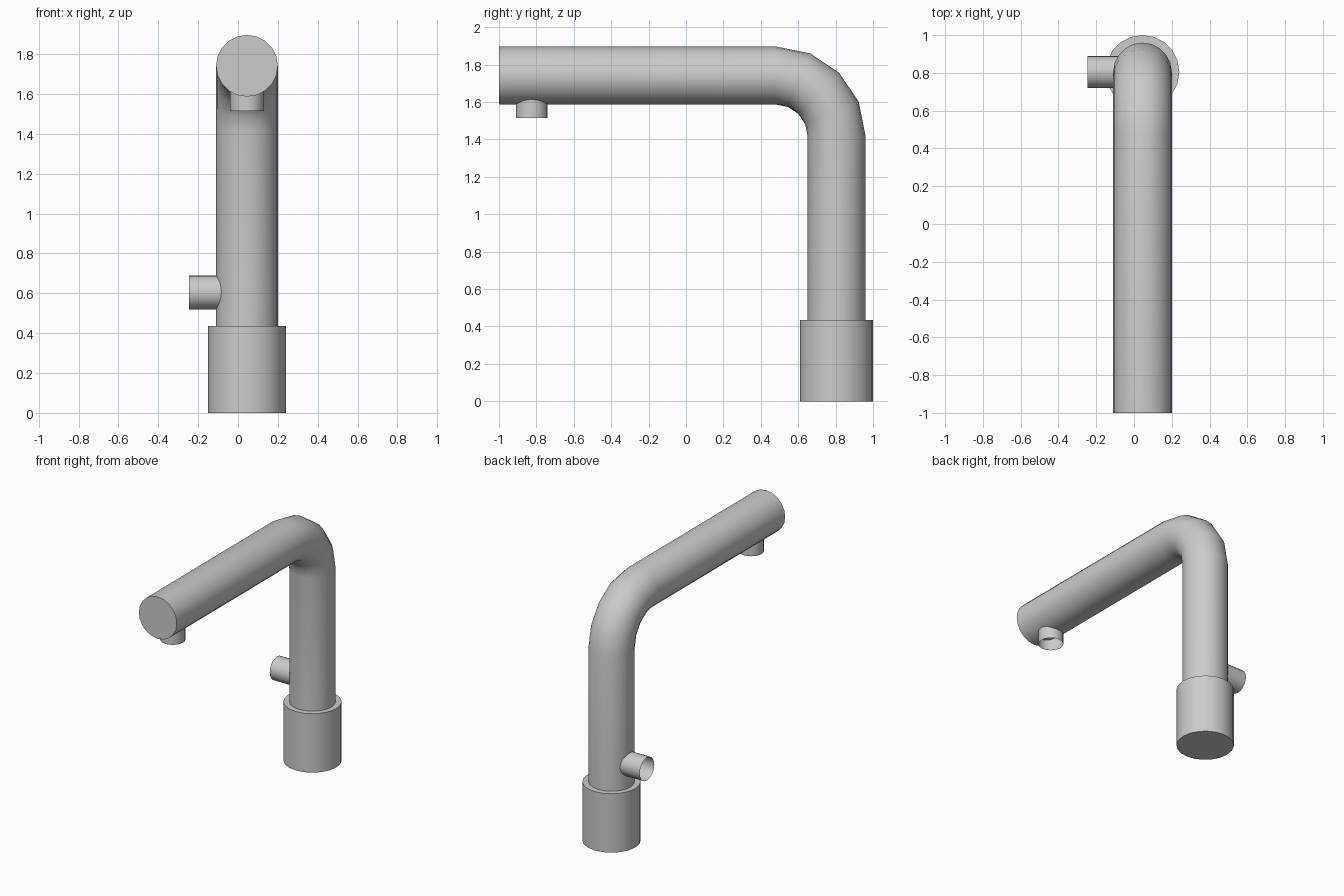
import bpy
import bmesh
from math import cos, sin, pi
from mathutils import Vector

cube = bpy.data.objects.get("Cube")
if cube:
    bpy.data.objects.remove(cube, do_unlink=True)

# One grey finish for every part
grey = bpy.data.materials.new("light_grey")
grey.use_nodes = True
colour = (0.6, 0.6, 0.6, 1)
grey.diffuse_color = colour
grey.node_tree.nodes["Principled BSDF"].inputs["Base Color"].default_value = colour

SIDES = 20
X = 0.045           # centre plane of the pipe
POST_Y = 0.805      # axis of the upright
ARM_Z = 1.742       # axis of the horizontal arm
BEND = 0.325        # bend radius at the axis


def tube(name, rings, radius, caps=True):
    """Sweep a circle through (centre, tangent) pairs."""
    bm = bmesh.new()
    loops = []
    for centre, tangent in rings:
        t = Vector(tangent).normalized()
        u = Vector((0, 1, 0)) if abs(t.x) > 0.9 else Vector((1, 0, 0))
        v = t.cross(u)
        loops.append([bm.verts.new(Vector(centre) + radius * (u * cos(a) + v * sin(a)))
                      for a in (2 * pi * i / SIDES for i in range(SIDES))])
    for low, high in zip(loops, loops[1:]):
        for i in range(SIDES):
            j = (i + 1) % SIDES
            bm.faces.new((low[i], low[j], high[j], high[i]))
    if caps:
        bm.faces.new(loops[0][::-1])
        bm.faces.new(loops[-1])
    mesh = bpy.data.meshes.new(name)
    bm.to_mesh(mesh)
    bm.free()
    mesh.materials.append(grey)
    obj = bpy.data.objects.new(name, mesh)
    bpy.context.collection.objects.link(obj)
    bpy.ops.object.select_all(action="DESELECT")
    obj.select_set(True)
    bpy.context.view_layer.objects.active = obj
    bpy.ops.object.shade_smooth_by_angle(angle=pi / 6)
    return obj


def straight(name, start, end, radius, caps=True):
    axis = Vector(end) - Vector(start)
    return tube(name, [(start, axis), (end, axis)], radius, caps)


# Wide collar at the foot
straight("base_collar", (X, POST_Y, 0), (X, POST_Y, 0.435), 0.195)

# Upright, four-step elbow and horizontal arm as one sweep
path = [((X, POST_Y, 0.4), (0, 0, 1))]
for k in range(5):
    a = k * pi / 8
    path.append(((X, POST_Y - BEND + BEND * cos(a), ARM_Z - BEND + BEND * sin(a)),
                 (0, -sin(a), cos(a))))
path.append(((X, -1, ARM_Z), (0, -1, 0)))
tube("main_pipe", path, 0.155)

# Open stubs: outlet under the arm, inlet on the side of the upright
straight("outlet_stub", (X, -0.825, 1.66), (X, -0.825, 1.515), 0.085, caps=False)
straight("side_stub", (-0.02, POST_Y, 0.605), (-0.245, POST_Y, 0.605), 0.085, caps=False)
